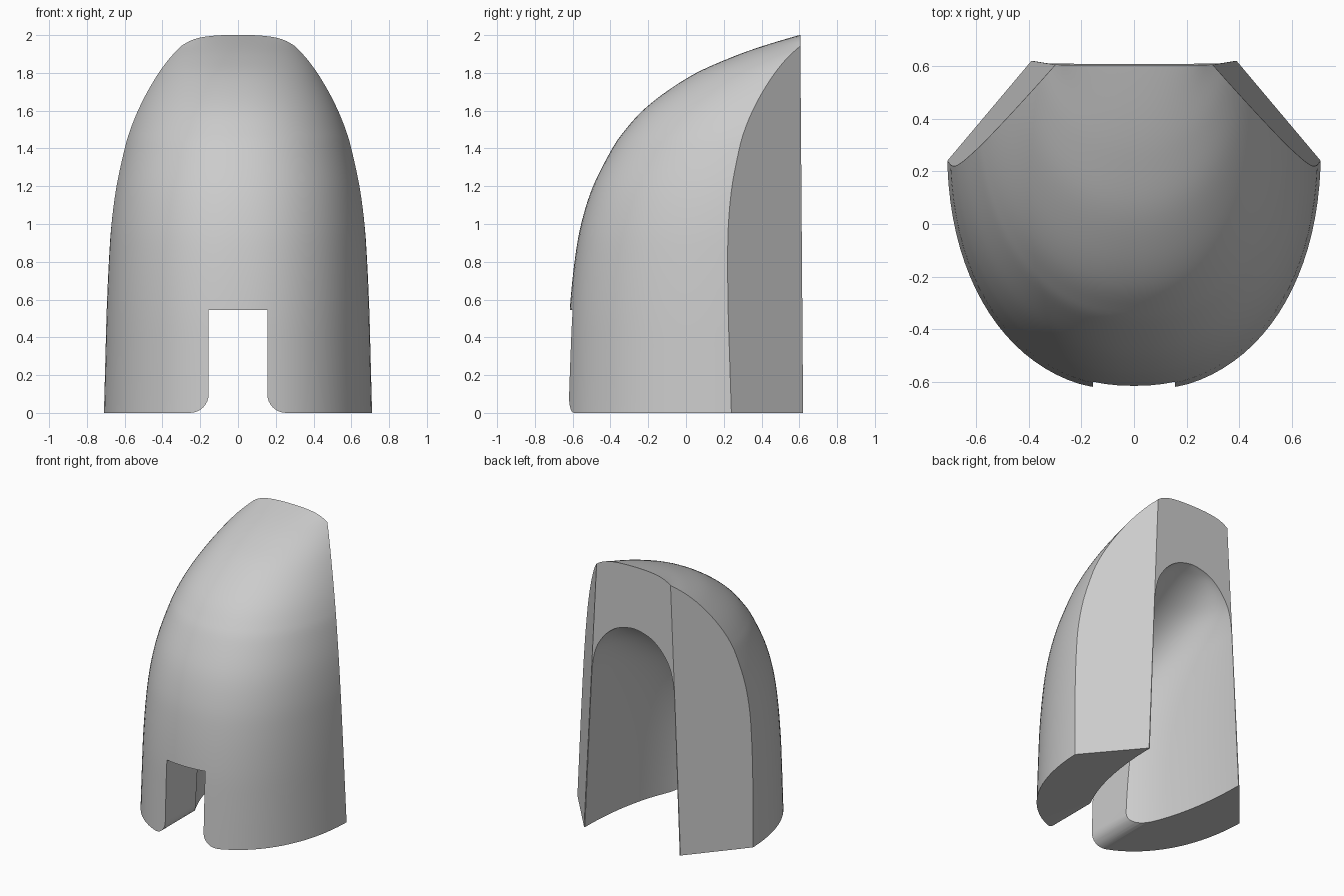
import bpy, bmesh, math
from mathutils import Vector

cube = bpy.data.objects.get("Cube")
if cube:
    bpy.data.objects.remove(cube, do_unlink=True)

grey = bpy.data.materials.new("light_grey")
grey.use_nodes = True
grey.diffuse_color = (0.6, 0.6, 0.6, 1)
grey.node_tree.nodes["Principled BSDF"].inputs["Base Color"].default_value = (0.6, 0.6, 0.6, 1)

# Plane of the angled back corners: normal and distance
CORNER = Vector((.765, .644, .0407))
CORNER_DIST = .698
POWER = 2.2


def smooth_rows(rows, steps):
    """Catmull-Rom interpolation through rows of values."""
    rows = [Vector(r) for r in rows]
    out = []
    for i in range(len(rows) - 1):
        p0, p1 = rows[max(i - 1, 0)], rows[i]
        p2, p3 = rows[i + 1], rows[min(i + 2, len(rows) - 1)]
        for s in range(steps):
            t = s / steps
            out.append(0.5 * (2 * p1 + (p2 - p0) * t
                              + (2 * p0 - 5 * p1 + 4 * p2 - p3) * t * t
                              + (3 * p1 - p0 - 3 * p2 + p3) * t ** 3))
    return out + [rows[-1]]


def section(z, front, centre, half, power, count=48):
    """Rounded front with straight sides running out at the back."""
    pts = [Vector((half, 1.2, z))]
    for i in range(count + 1):
        a = math.pi * i / count
        c, s = math.cos(a), max(math.sin(a), 0)
        x = math.copysign(abs(c) ** (2 / power), c) * half
        pts.append(Vector((x, centre - (centre - front) * s ** (2 / power), z)))
    return pts + [Vector((-half, 1.2, z))]


def dome_section(z, front, edge_x):
    """Section that meets the angled corner at edge_x."""
    centre = .3 + .6 * (z / 2) ** 4
    edge_y = (CORNER_DIST - CORNER.z * z - CORNER.x * edge_x) / CORNER.y
    t = max(centre - edge_y, 0) / (centre - front)
    return section(z, front, centre, edge_x / (1 - t ** POWER) ** (1 / POWER), POWER)


def loft(loops):
    bm = bmesh.new()
    rings = [[bm.verts.new(p) for p in loop] for loop in loops]
    n = len(rings[0])
    for low, high in zip(rings, rings[1:]):
        for i in range(n):
            j = (i + 1) % n
            bm.faces.new((low[i], low[j], high[j], high[i]))
    bm.faces.new(rings[0])
    bm.faces.new(rings[-1])
    bmesh.ops.recalc_face_normals(bm, faces=bm.faces)
    return bm


def make_object(name, bm):
    mesh = bpy.data.meshes.new(name)
    bm.to_mesh(mesh)
    bm.free()
    mesh.materials.append(grey)
    obj = bpy.data.objects.new(name, mesh)
    bpy.context.collection.objects.link(obj)
    return obj


# Outer dome: height, front y, x at the angled corner
dome = [(0, -.637, .71), (.3, -.627, .702), (.55, -.615, .695), (.8, -.59, .684),
        (1, -.555, .67), (1.2, -.492, .643), (1.4, -.39, .60), (1.5, -.32, .57),
        (1.6, -.23, .53), (1.7, -.105, .48), (1.8, .055, .42), (1.88, .235, .36),
        (1.94, .40, .302), (2, .60, .24), (2.03, .72, .16)]
bm = loft([dome_section(*r) for r in smooth_rows(dome, 5)])

# Flat back and the two angled back corners
cuts = [(Vector((0, .62, 0)), Vector((0, 1, .0075)))]
cuts += [(Vector((.39 * s, .62, 0)), Vector((CORNER.x * s, CORNER.y, CORNER.z)))
         for s in (1, -1)]
for point, normal in cuts:
    bmesh.ops.bisect_plane(bm, geom=bm.verts[:] + bm.edges[:] + bm.faces[:], dist=1e-6,
                           plane_co=point, plane_no=normal.normalized(), clear_outer=True)
    bmesh.ops.holes_fill(bm, edges=[e for e in bm.edges if e.is_boundary], sides=0)
bmesh.ops.recalc_face_normals(bm, faces=bm.faces)
shell = make_object("domed_shell", bm)

# Arched cavity: height, front y, centre y, half width
cavity = [(-.1, -.36, .62, .388), (.3, -.34, .62, .37), (.6, -.295, .62, .357),
          (.85, -.205, .62, .346), (1.05, -.08, .62, .337), (1.2, .07, .62, .328),
          (1.33, .235, .62, .30), (1.43, .39, .62, .24), (1.5, .51, .62, .165),
          (1.535, .58, .62, .09), (1.55, .61, .62, .02)]
cavity_cutter = make_object("cavity_cutter",
                            loft([section(*r, 2) for r in smooth_rows(cavity, 4)]))

# Front slot with rounded lower corners
half, top, radius = .155, .545, .1
side = [(half, top)]
for i in range(9):
    a = math.pi / 2 * i / 8
    side.append((half + radius - radius * math.cos(a), radius - radius * math.sin(a)))
side.append((half + radius, -.1))
outline = side + [(-x, z) for x, z in reversed(side)]
slot_cutter = make_object("slot_cutter",
                          loft([[Vector((x, y, z)) for x, z in outline] for y in (-1, -.06)]))

# Carve the shell
bpy.ops.object.select_all(action='DESELECT')
bpy.context.view_layer.objects.active = shell
shell.select_set(True)
for cutter in (cavity_cutter, slot_cutter):
    cutter.hide_render = True
    mod = shell.modifiers.new("carve", 'BOOLEAN')
    mod.operation, mod.solver, mod.object = 'DIFFERENCE', 'EXACT', cutter
    bpy.ops.object.modifier_apply(modifier=mod.name)
    bpy.data.objects.remove(cutter, do_unlink=True)
bpy.ops.object.shade_smooth_by_angle(angle=math.radians(30))
